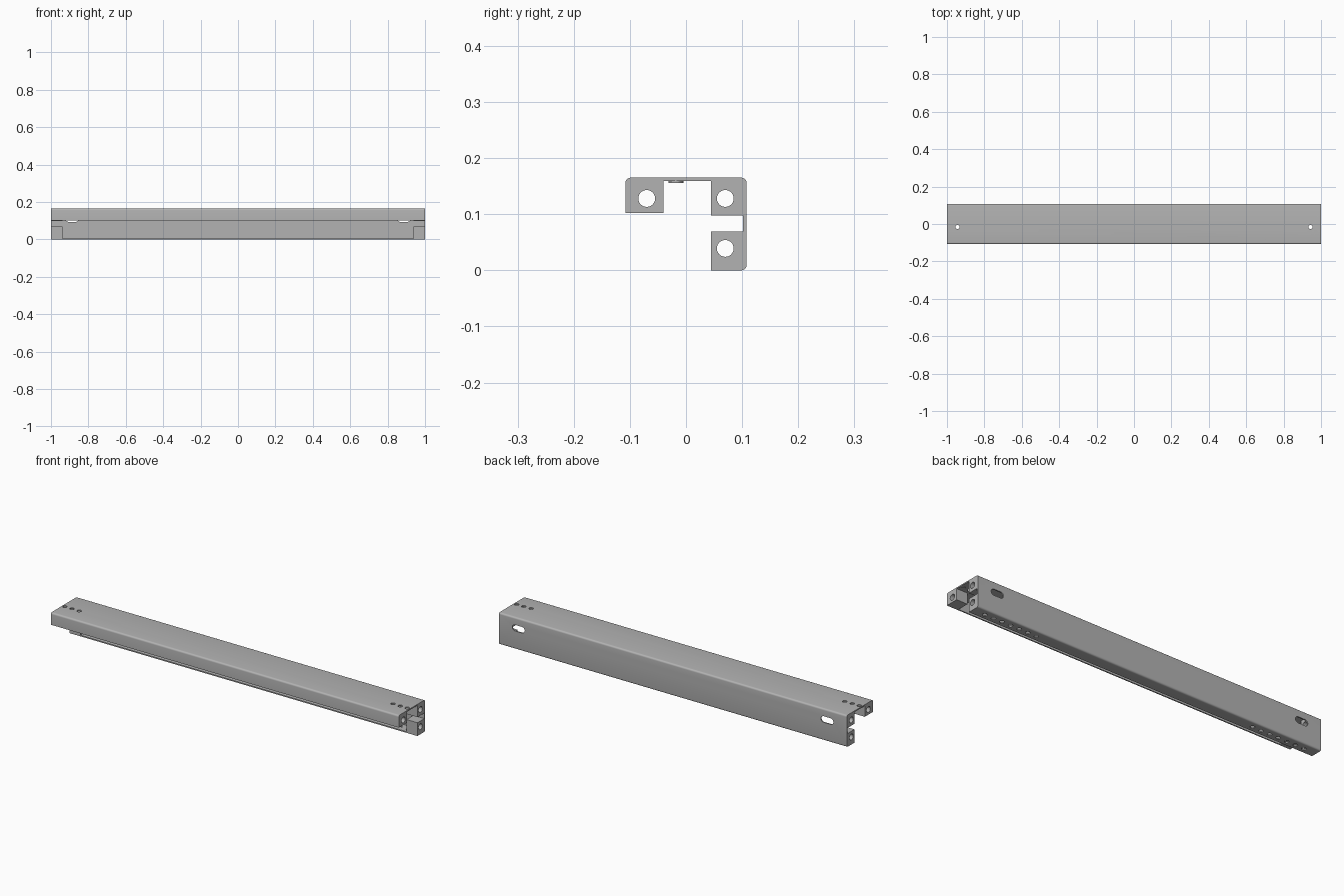
import bpy, bmesh, math
from mathutils import Matrix, Vector

if "Cube" in bpy.data.objects:
    bpy.data.objects.remove(bpy.data.objects["Cube"])

steel = bpy.data.materials.new("grey_steel")
steel.use_nodes = True
steel.diffuse_color = (0.45, 0.45, 0.45, 1)
steel.node_tree.nodes["Principled BSDF"].inputs["Base Color"].default_value = (0.45, 0.45, 0.45, 1)

T = 0.006                      # sheet thickness
FRONT, BACK, TOP = -0.108, 0.108, 0.165
LIP_Z, FLANGE_Y = 0.102, 0.045
DEPTH = 0.063                  # end block length


def finish(name, bm):
    bmesh.ops.recalc_face_normals(bm, faces=bm.faces)
    mesh = bpy.data.meshes.new(name)
    bm.to_mesh(mesh)
    bm.free()
    mesh.materials.append(steel)
    ob = bpy.data.objects.new(name, mesh)
    bpy.context.collection.objects.link(ob)
    return ob


def activate(ob):
    bpy.ops.object.select_all(action='DESELECT')
    ob.select_set(True)
    bpy.context.view_layer.objects.active = ob


def extrude_x(bm, points, x0, x1):
    face = bm.faces.new([bm.verts.new((x0, y, z)) for y, z in points])
    new = bmesh.ops.extrude_face_region(bm, geom=[face])["geom"]
    bmesh.ops.translate(bm, vec=(x1 - x0, 0, 0),
                        verts=[v for v in new if isinstance(v, bmesh.types.BMVert)])


def rod(bm, centre, radius, length, axis, sides=24):
    turn = Vector((0, 0, 1)).rotation_difference(Vector(axis)).to_matrix().to_4x4()
    bmesh.ops.create_cone(bm, cap_ends=True, segments=sides, radius1=radius, radius2=radius,
                          depth=length, matrix=Matrix.Translation(centre) @ turn)


def slot(bm, x, z, half, radius):
    # Rounded slot prism running through the back wall
    ring = []
    for side, start in ((1, -90), (-1, 90)):
        for i in range(9):
            a = math.radians(start + i * 22.5)
            ring.append(bm.verts.new((x + side * half + radius * math.cos(a), 0.08,
                                      z + radius * math.sin(a))))
    new = bmesh.ops.extrude_face_region(bm, geom=[bm.faces.new(ring)])["geom"]
    bmesh.ops.translate(bm, vec=(0, 0.06, 0),
                        verts=[v for v in new if isinstance(v, bmesh.types.BMVert)])


def cut(ob, bm):
    cutter = finish("hole_cutter", bm)
    cutter.hide_render = True
    mod = ob.modifiers.new("holes", 'BOOLEAN')
    mod.operation, mod.solver, mod.object = 'DIFFERENCE', 'EXACT', cutter
    activate(ob)
    bpy.ops.object.modifier_apply(modifier=mod.name)
    bpy.data.objects.remove(cutter)
    bpy.ops.object.shade_smooth_by_angle(angle=math.radians(35))


# Folded sheet: front lip, top, back wall and bottom flange
bm = bmesh.new()
extrude_x(bm, [(FRONT, LIP_Z), (FRONT, TOP), (BACK, TOP), (BACK, 0), (FLANGE_Y, 0),
               (FLANGE_Y, T), (BACK - T, T), (BACK - T, TOP - T),
               (FRONT + T, TOP - T), (FRONT + T, LIP_Z)], -1, 1)
corners = [(FRONT, TOP), (BACK, TOP), (BACK, 0)]
folds = [e for e in bm.edges if e.calc_length() > 1.9 and any(
    abs(e.verts[0].co.y - y) + abs(e.verts[0].co.z - z) < 0.001 for y, z in corners)]
bmesh.ops.bevel(bm, geom=folds, offset=0.009, segments=5, profile=0.5, affect='EDGES')
sheet = finish("folded_sheet", bm)

# Top holes, back slots and the row of flange holes
TOP_HOLES = (0.902, 0.944, 0.984)
bm = bmesh.new()
for s in (-1, 1):
    for x in TOP_HOLES:
        rod(bm, (s * x, -0.016, TOP), 0.011, 0.04, (0, 0, 1))
    for i in range(7):
        rod(bm, (s * (0.93 - 0.05 * i), 0.072, 0), 0.011, 0.04, (0, 0, 1))
    slot(bm, s * 0.887, 0.11, 0.02, 0.016)
cut(sheet, bm)

# Bored blocks at both ends: y range, z range, bore centre
BLOCKS = {
    "front_block": ((FRONT + T, -0.04), (LIP_Z, TOP - T), (-0.07, 0.128)),
    "upper_back_block": ((FLANGE_Y, BACK - T), (0.098, TOP - T), (0.07, 0.128)),
    "lower_back_block": ((FLANGE_Y, BACK - T), (T, 0.069), (0.07, 0.039)),
}
for s, side in ((1, "left"), (-1, "right")):
    for name, ((y0, y1), (z0, z1), (hy, hz)) in BLOCKS.items():
        bm = bmesh.new()
        extrude_x(bm, [(y0, z0), (y1, z0), (y1, z1), (y0, z1)], s * (1 - DEPTH), s)
        block = finish(side + "_" + name, bm)
        bm = bmesh.new()
        rod(bm, (s * (1 - DEPTH / 2), hy, hz), 0.015, 0.1, (1, 0, 0), 32)
        cut(block, bm)

    # Shallow plugs closing the outer two top holes from below
    bm = bmesh.new()
    for x in (TOP_HOLES[0], TOP_HOLES[2]):
        rod(bm, (s * x, -0.018, TOP - T - 0.0015), 0.0135, 0.003, (0, 0, 1))
    finish(side + "_hole_plugs", bm)
